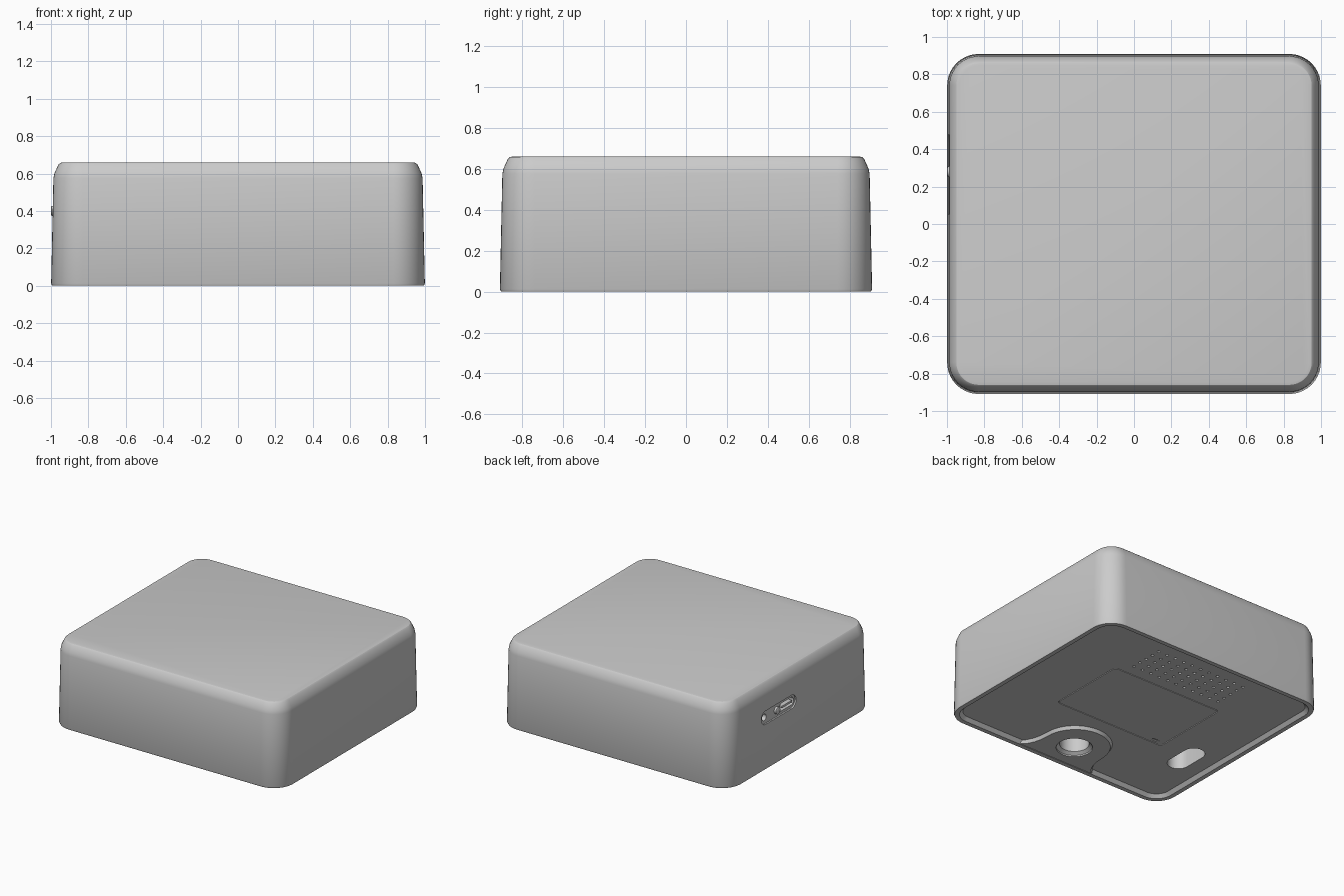
import bpy
import bmesh
from math import sin, cos, pi, radians
from mathutils import Matrix

if "Cube" in bpy.data.objects:
    bpy.data.objects.remove(bpy.data.objects["Cube"])

GREY = (0.6, 0.6, 0.6, 1)
mat = bpy.data.materials.new("plain_grey")
mat.use_nodes = True
mat.diffuse_color = GREY
mat.node_tree.nodes["Principled BSDF"].inputs["Base Color"].default_value = GREY

FLOOR = 0.025                       # height of the recessed underside
SIDE = Matrix(((0, 0, 1, 0), (1, 0, 0, 0), (0, 1, 0, 0), (0, 0, 0, 1)))  # local z -> world x


def rounded(hx, hy, r, cx=0, cy=0, n=10):
    """Rounded rectangle outline; also gives circles and capsules."""
    pts = []
    for i, (sx, sy) in enumerate(((1, 1), (-1, 1), (-1, -1), (1, -1))):
        for k in range(n + 1):
            a = pi / 2 * (i + k / n)
            pts.append((cx + sx * (hx - r) + r * cos(a), cy + sy * (hy - r) + r * sin(a)))
    return pts


def loft(bm, rings, matrix=Matrix()):
    """Skin a closed solid through (outline, height) rings."""
    loops = [[bm.verts.new(matrix @ Matrix.Translation((x, y, z)).translation) for x, y in pts]
             for pts, z in rings]
    for a, b in zip(loops, loops[1:]):
        for i in range(len(a)):
            j = (i + 1) % len(a)
            bm.faces.new((a[i], a[j], b[j], b[i]))
    bm.faces.new(loops[0][::-1])
    bm.faces.new(loops[-1])


def finish(name, bm):
    bmesh.ops.remove_doubles(bm, verts=bm.verts, dist=1e-5)
    bmesh.ops.recalc_face_normals(bm, faces=bm.faces)
    mesh = bpy.data.meshes.new(name)
    bm.to_mesh(mesh)
    bm.free()
    mesh.materials.append(mat)
    ob = bpy.data.objects.new(name, mesh)
    bpy.context.collection.objects.link(ob)
    return ob


def solid(name, rings, matrix=Matrix()):
    bm = bmesh.new()
    loft(bm, rings, matrix)
    return finish(name, bm)


def prism(name, pts, z0, z1, matrix=Matrix()):
    return solid(name, [(pts, z0), (pts, z1)], matrix)


def combine(target, tool, operation):
    mod = target.modifiers.new("cut", "BOOLEAN")
    mod.operation, mod.solver, mod.object = operation, "EXACT", tool
    bpy.context.view_layer.objects.active = target
    bpy.ops.object.modifier_apply(modifier=mod.name)
    bpy.data.objects.remove(tool)


def smooth(ob):
    bpy.ops.object.select_all(action="DESELECT")
    ob.select_set(True)
    bpy.context.view_layer.objects.active = ob
    bpy.ops.object.shade_smooth_by_angle(angle=radians(30))


# Housing: drafted walls, chamfered top, rimmed and recessed underside
profile = [(0.065, 0.66), (0.05, 0.657), (0.04, 0.648), (0.018, 0.6), (0.013, 0.575),
           (0.001, 0.012), (0.006, 0), (0.04, 0), (0.065, FLOOR)]
housing = solid("housing", [(rounded(1 - d, 0.91 - d, 0.17 - d), z) for d, z in profile])

# Flared boss around the mounting socket, level with the rim
arc = [(0.25 * cos(a), -0.65 + 0.25 * sin(a)) for a in (pi * k / 24 for k in range(25))]
flare = [(0.255, -0.72), (0.27, -0.78), (0.295, -0.83), (0.33, -0.865)]
outline = flare[::-1] + arc + [(-x, y) for x, y in flare]
outline = [(x, y) for x, y in outline]
wide = [(x * 1.07, -0.865 + (y + 0.865) * 1.04) for x, y in outline]
boss = solid("mount_boss", [(outline, 0.001), (wide, FLOOR + 0.01)])
combine(housing, boss, "UNION")

# Mounting socket with a conical lip
socket = solid("socket_cutter", [(rounded(r, r, r, 0, -0.66), z) for r, z in
                                 ((0.13, -0.05), (0.13, 0.012), (0.105, 0.03), (0.105, 0.2))])
combine(housing, socket, "DIFFERENCE")

# Deep capsule slot in the underside
combine(housing, prism("slot_cutter", rounded(0.08, 0.165, 0.08, -0.735, -0.3), -0.05, 0.25),
        "DIFFERENCE")

# Speaker holes
bm = bmesh.new()
for i in range(11):
    for j in range(5):
        x, y = -0.39 + 0.078 * i, 0.465 + 0.068 * j
        loft(bm, [(rounded(0.011, 0.011, 0.011, x, y, 3), z) for z in (-0.05, 0.07)])
combine(housing, finish("speaker_cutter", bm), "DIFFERENCE")

# Hatch set in a narrow gap
combine(housing, prism("hatch_cutter", rounded(0.483, 0.323, 0.03, 0, 0.045), -0.05, FLOOR + 0.02),
        "DIFFERENCE")
hatch = prism("hatch", rounded(0.477, 0.317, 0.025, 0, 0.045), FLOOR, FLOOR + 0.021)
notch = prism("hatch_notch_cutter", rounded(0.03, 0.01, 0.01, -0.4, -0.24), -0.05, FLOOR + 0.008)
combine(hatch, notch, "DIFFERENCE")

# Connector recess, jack hole and charging port on the side wall
for cut, hy, hz, cy, depth in (("recess", 0.215, 0.052, 0.265, 0.012),
                               ("jack", 0.026, 0.026, 0.43, 0.08),
                               ("port", 0.09, 0.03, 0.155, 0.09)):
    combine(housing, prism(cut + "_cutter", rounded(hy, hz, hz, cy, 0.4),
                           -1.1, -0.9916 + depth, SIDE), "DIFFERENCE")
tongue = prism("port_tongue", rounded(0.065, 0.008, 0.004, 0.155, 0.4), -0.985, -0.89, SIDE)
button = solid("side_button", [(rounded(r, r, r, 0.28, 0.4), x) for r, x in
                               ((0.02, -1.0), (0.027, -0.996), (0.027, -0.97))], SIDE)

for part in (housing, hatch, tongue, button):
    smooth(part)
